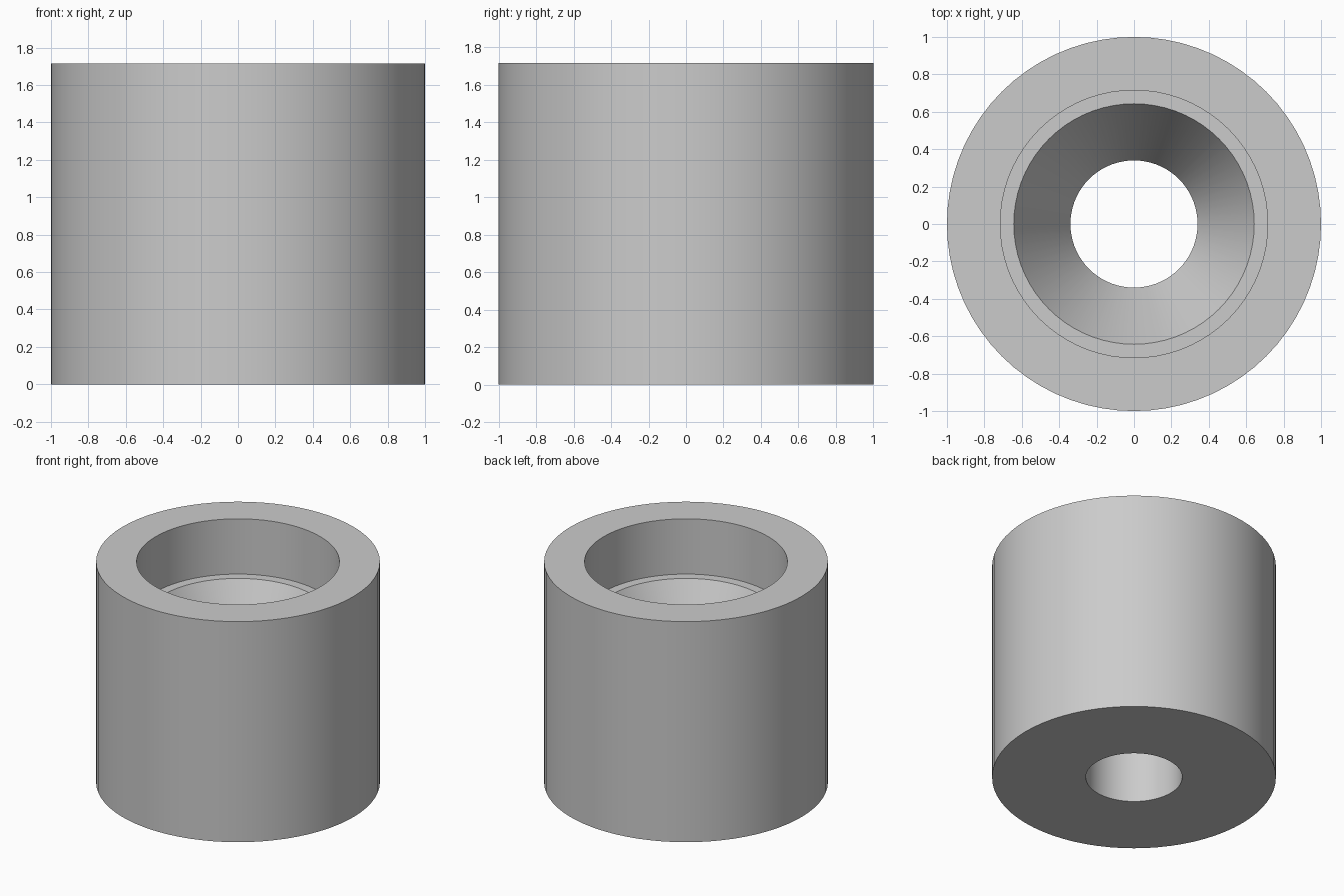
import bpy
import bmesh
import math

# Remove the default cube only
cube = bpy.data.objects.get("Cube")
if cube:
    bpy.data.objects.remove(cube, do_unlink=True)

SEGMENTS = 72
HEIGHT = 1.715
LEDGE_Z = 1.285
CONE_BASE_Z = 0.75

# Plain grey material
grey = bpy.data.materials.new("plain grey")
grey.use_nodes = True
colour = (0.6, 0.6, 0.6, 1.0)
grey.diffuse_color = colour
grey.node_tree.nodes["Principled BSDF"].inputs["Base Color"].default_value = colour


def lathe(name, profile, material):
    """Revolve a closed (radius, height) profile around the z axis."""
    bm = bmesh.new()
    rings = []
    for radius, z in profile:
        ring = []
        for i in range(SEGMENTS):
            a = math.tau * i / SEGMENTS
            ring.append(bm.verts.new((radius * math.cos(a), radius * math.sin(a), z)))
        rings.append(ring)
    for lower, upper in zip(rings, rings[1:] + rings[:1]):
        for i in range(SEGMENTS):
            j = (i + 1) % SEGMENTS
            bm.faces.new((lower[i], lower[j], upper[j], upper[i]))
    bmesh.ops.recalc_face_normals(bm, faces=bm.faces)
    mesh = bpy.data.meshes.new(name)
    bm.to_mesh(mesh)
    bm.free()
    mesh.materials.append(material)
    obj = bpy.data.objects.new(name, mesh)
    bpy.context.collection.objects.link(obj)
    return obj


# Bushing: outer wall, top rim, counterbore, ledge, countersink, through bore
bushing = lathe("countersunk_bushing", [
    (1.0, 0.0),
    (1.0, HEIGHT),
    (0.715, HEIGHT),
    (0.715, LEDGE_Z),
    (0.643, LEDGE_Z),
    (0.34, CONE_BASE_Z),
    (0.34, 0.0),
], grey)

# Smooth round walls, crisp rims
bpy.ops.object.select_all(action="DESELECT")
bushing.select_set(True)
bpy.context.view_layer.objects.active = bushing
bpy.ops.object.shade_smooth_by_angle(angle=math.radians(20))
